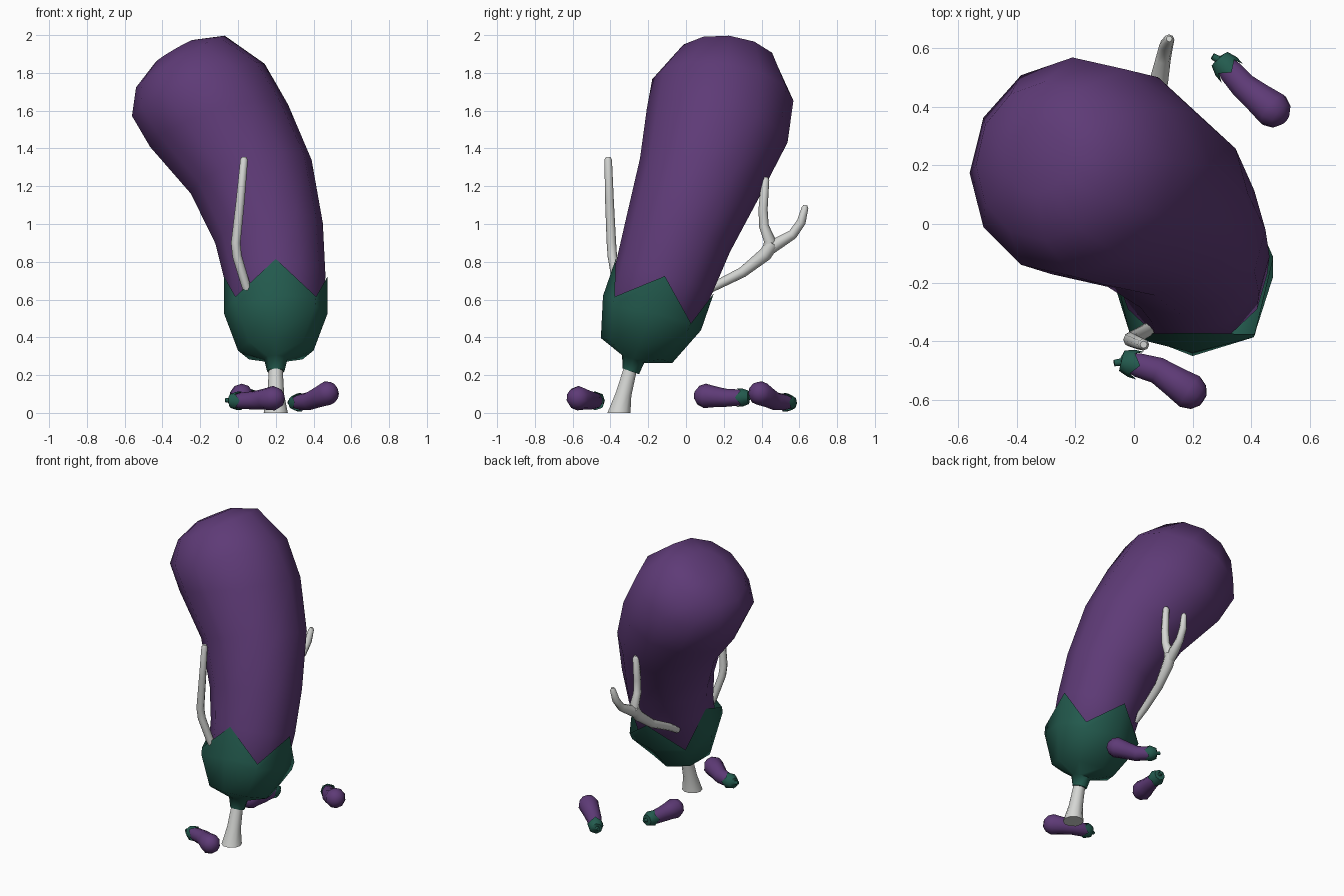
import bpy, bmesh, math
from mathutils import Vector as V

if "Cube" in bpy.data.objects:
    bpy.data.objects.remove(bpy.data.objects["Cube"])


def material(name, rgb):
    m = bpy.data.materials.new(name)
    m.diffuse_color = (*rgb, 1)
    m.use_nodes = True
    m.node_tree.nodes["Principled BSDF"].inputs["Base Color"].default_value = m.diffuse_color
    return m


PURPLE = material("aubergine purple", (0.112, 0.043, 0.183))
GREEN = material("leaf green", (0.017, 0.105, 0.077))
GREY = material("pale grey", (0.66, 0.67, 0.65))


def loft(name, rings, mat, sides=8, ref=(1, 0, 0), caps=(True, True)):
    """Rings are (centre, direction, radius, odd radius, rise of even points)."""
    bm = bmesh.new()
    loops = []
    for c, d, r_even, r_odd, rise in rings:
        d = V(d).normalized()
        u = (V(ref) - d * V(ref).dot(d)).normalized()
        w = d.cross(u)
        loop = []
        for i in range(sides):
            a = math.tau * i / sides
            odd = i % 2
            p = V(c) + (u * math.cos(a) + w * math.sin(a)) * (r_odd if odd else r_even)
            loop.append(bm.verts.new(p if odd else p + d * rise))
        loops.append(loop)
    for lo, hi in zip(loops, loops[1:]):
        for i in range(sides):
            j = (i + 1) % sides
            bm.faces.new((lo[i], lo[j], hi[j], hi[i]))
    if caps[0]:
        bm.faces.new(loops[0][::-1])
    if caps[1]:
        bm.faces.new(loops[-1])
    mesh = bpy.data.meshes.new(name)
    bm.to_mesh(mesh)
    bm.free()
    mesh.materials.append(mat)
    ob = bpy.data.objects.new(name, mesh)
    bpy.context.collection.objects.link(ob)
    bpy.ops.object.select_all(action='DESELECT')
    ob.select_set(True)
    bpy.context.view_layer.objects.active = ob
    bpy.ops.object.shade_smooth_by_angle(angle=math.radians(60))
    return ob


def tube(name, pts, radii, mat, sides=8, ref=(1, 0, 0)):
    pts = [V(p) for p in pts]
    n = len(pts) - 1
    rings = [(p, pts[min(i + 1, n)] - pts[max(i - 1, 0)], r, r, 0)
             for i, (p, r) in enumerate(zip(pts, radii))]
    return loft(name, rings, mat, sides, ref)


# Large bent body, tapering to the calyx
body = [
    ((0.20, -0.24, 0.38), (0, .33, .94), 0.15),
    ((0.20, -0.17, 0.56), (0, .33, .94), 0.255),
    ((0.195, -0.115, 0.72), (-.04, .33, .94), 0.268),
    ((0.165, -0.04, 0.95), (-.2, .33, .92), 0.29),
    ((0.07, 0.075, 1.25), (-.28, .28, .92), 0.333),
    ((-0.10, 0.165, 1.52), (-.3, .22, .93), 0.383),
    ((-0.21, 0.195, 1.71), (-.37, .14, .92), 0.378),
    ((-0.305, 0.215, 1.86), (-.5, .08, .85), 0.272),
    ((-0.335, 0.222, 1.915), (-.5, .08, .85), 0.12),
]
loft("body", [(c, d, r, r, 0) for c, d, r in body], PURPLE, 12)

# Large calyx with four pointed lobes
axis = V((0, .33, .94))
loft("calyx", [
    ((0.2, -0.292, 0.22), axis, .046, .046, 0),
    ((0.2, -0.28, 0.285), axis, .062, .062, 0),
    ((0.2, -0.262, 0.33), axis, .20, .20, 0),
    ((0.2, -0.19, 0.50), axis, .275, .295, .03),
    ((0.2, -0.175, 0.545), axis, .275, .302, .19),
], GREEN, caps=(True, False))

# Stalk used as a single leg
loft("stalk", [((0.2, y, z), (0, t, 1), r, r, 0) for y, z, t, r in
               ((-.355, 0, 0, .064), (-.33, .1, .25, .044), (-.29, .25, .3, .036))],
     GREY, 10)

# Twig arms
tube("front_arm", [(.06, -.35, .62), (.04, -.365, .68), (-.005, -.39, .83),
                   (-.012, -.395, .90), (.012, -.405, 1.12), (.032, -.412, 1.34), (.033, -.412, 1.355)],
     [.022, .024, .025, .025, .023, .02, .012], GREY)
tube("back_arm", [(.03, .05, .61), (.03, .14, .665), (.05, .30, .745), (.075, .42, .84), (.085, .46, .90)],
     [.02, .024, .028, .036, .036], GREY)
tube("back_arm_upper_branch", [(.075, .43, .85), (.085, .445, .91), (.085, .412, .99),
                               (.088, .408, 1.08), (.09, .42, 1.235), (.09, .42, 1.25)],
     [.03, .032, .026, .024, .021, .012], GREY)
tube("back_arm_outer_branch", [(.075, .42, .85), (.085, .49, .90), (.10, .565, .945),
                               (.11, .61, 1.01), (.12, .63, 1.085), (.12, .632, 1.10)],
     [.03, .032, .026, .024, .018, .01], GREY)


# Small fallen fruit: nub end, shoulder, middle, thick end
def small_fruit(name, pts):
    nub, shoulder, mid, thick = [V(p) for p in pts]
    d0 = (mid - shoulder).normalized()
    d1 = (thick - mid).normalized()
    up = (0, 0, 1)
    tube(name + "_body", [shoulder, shoulder.lerp(mid, .4), mid, mid.lerp(thick, .5),
                          thick, thick + d1 * .035, thick + d1 * .055],
         [.03, .043, .048, .055, .065, .05, .022], PURPLE, 10, up)
    dn = (shoulder - nub).normalized()
    loft(name + "_calyx", [
        (nub, dn, .011, .011, 0),
        (nub.lerp(shoulder, .6), dn, .013, .013, 0),
        (shoulder - d0 * .012, d0, .036, .036, 0),
        (shoulder + d0 * .018, d0, .048, .049, .004),
        (shoulder + d0 * .026, d0, .049, .051, .028),
    ], GREEN, 8, up, caps=(True, False))


small_fruit("front_fruit", [(-.068, -.475, .068), (-.03, -.47, .063), (.08, -.50, .066), (.19, -.572, .078)])
small_fruit("right_fruit", [(.268, .573, .058), (.30, .555, .053), (.375, .47, .062), (.475, .39, .105)])
small_fruit("back_fruit", [(.075, .355, .085), (.065, .32, .082), (.045, .21, .08), (.018, .10, .09)])
